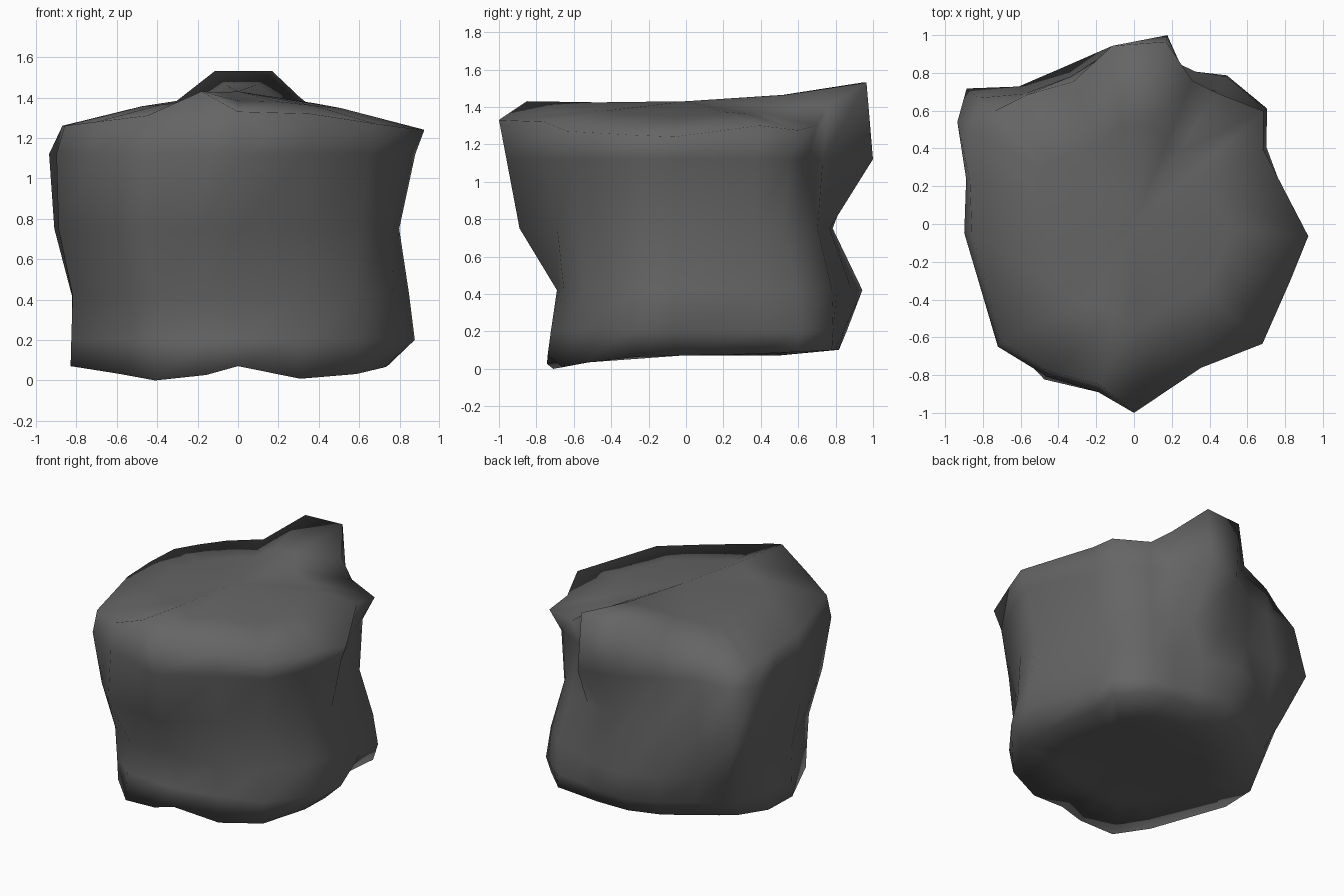
import bpy, bmesh, math

if "Cube" in bpy.data.objects:
    bpy.data.objects.remove(bpy.data.objects["Cube"])

# Weathered boulder: each column is angle, rim height, then radii from foot to rim
LEVELS = (0.08, 0.20, 0.42, 0.75, 1.12)
COLUMNS = (
    (-4, 1.24, .74, .85, .80, .88, .925),
    (30, 1.30, .74, .78, .76, .77, .79),
    (41, 1.275, .90, .90, .81, .83, .91),
    (58, 1.30, .92, .92, .83, .77, .82),
    (68, 1.40, .86, .87, .78, .79, .82),
    (80, 1.53, .83, .90, .78, 1.015, .98),
    (97, 1.53, .82, .95, .79, .93, .95),
    (113, 1.37, .80, .91, .84, .85, .82),
    (130, 1.32, .78, .90, .95, .90, .89),
    (141, 1.28, .80, .98, 1.14, 1.06, .95),
    (150, 1.25, .83, .95, 1.05, 1.08, 1.0),
    (165, 1.26, .85, .85, .91, .92, .90),
    (183, 1.26, .83, .82, .89, .90, .86),
    (222, 1.28, .80, .82, .91, .97, .94),
    (240, 1.31, .82, .79, .95, .93, .90),
    (258, 1.43, .76, .69, .87, .91, .87),
    (270, 1.33, .74, .69, .89, .96, 1.0),
    (295, 1.32, .73, .72, .76, .82, .84),
    (317, 1.27, .80, .80, .83, .88, .93),
    (340, 1.25, .77, .82, .80, .85, .88),
)


def foot_height(x, y):
    """Uneven underside: rises to the back, two low toes at the front."""
    if y > 0:
        return 0.06 + 0.05 * y
    return 0.07 + 0.1 * y * max(0, math.sin(4 * min(abs(x), 0.78)))


bm = bmesh.new()
rings = [[] for _ in range(8)]
for deg, rim, *radii in COLUMNS:
    c, s = math.cos(math.radians(deg)), math.sin(math.radians(deg))
    foot, shin = radii[:2]
    # bulge just above the foot, strongest on the right side
    radii.insert(1, foot + (shin - foot) * .35 + .1 * max(0, c) ** 4)
    # underside ring, side rings, rim, then inner top ring
    points = [(foot * .6, 0.07)]
    points += list(zip(radii, LEVELS + (rim,)))
    points.append((radii[-1] * .55, rim + (1.42 - rim) * .6))
    for k, (r, z) in enumerate(points):
        if k == 1:
            z = foot_height(r * c, r * s)
        rings[k].append(bm.verts.new((r * c, r * s, z)))

n = len(COLUMNS)
for low, high in zip(rings, rings[1:]):
    for i in range(n):
        j = (i + 1) % n
        bm.faces.new((low[i], low[j], high[j], high[i]))

# close the top and the underside
top = bm.verts.new((0, 0, 1.43))
base = bm.verts.new((0, 0, 0.07))
for i in range(n):
    j = (i + 1) % n
    bm.faces.new((rings[-1][i], rings[-1][j], top))
    bm.faces.new((rings[0][j], rings[0][i], base))
low_z = min(v.co.z for v in bm.verts)
for v in bm.verts:
    v.co.z -= low_z
bmesh.ops.recalc_face_normals(bm, faces=bm.faces[:])

mesh = bpy.data.meshes.new("boulder")
bm.to_mesh(mesh)
bm.free()
rock = bpy.data.objects.new("boulder", mesh)
bpy.context.collection.objects.link(rock)

stone = bpy.data.materials.new("dark grey stone")
stone.diffuse_color = (0.13, 0.13, 0.13, 1)
stone.use_nodes = True
stone.node_tree.nodes["Principled BSDF"].inputs["Base Color"].default_value = stone.diffuse_color
mesh.materials.append(stone)

bpy.context.view_layer.objects.active = rock
rock.select_set(True)
bpy.ops.object.shade_smooth()
